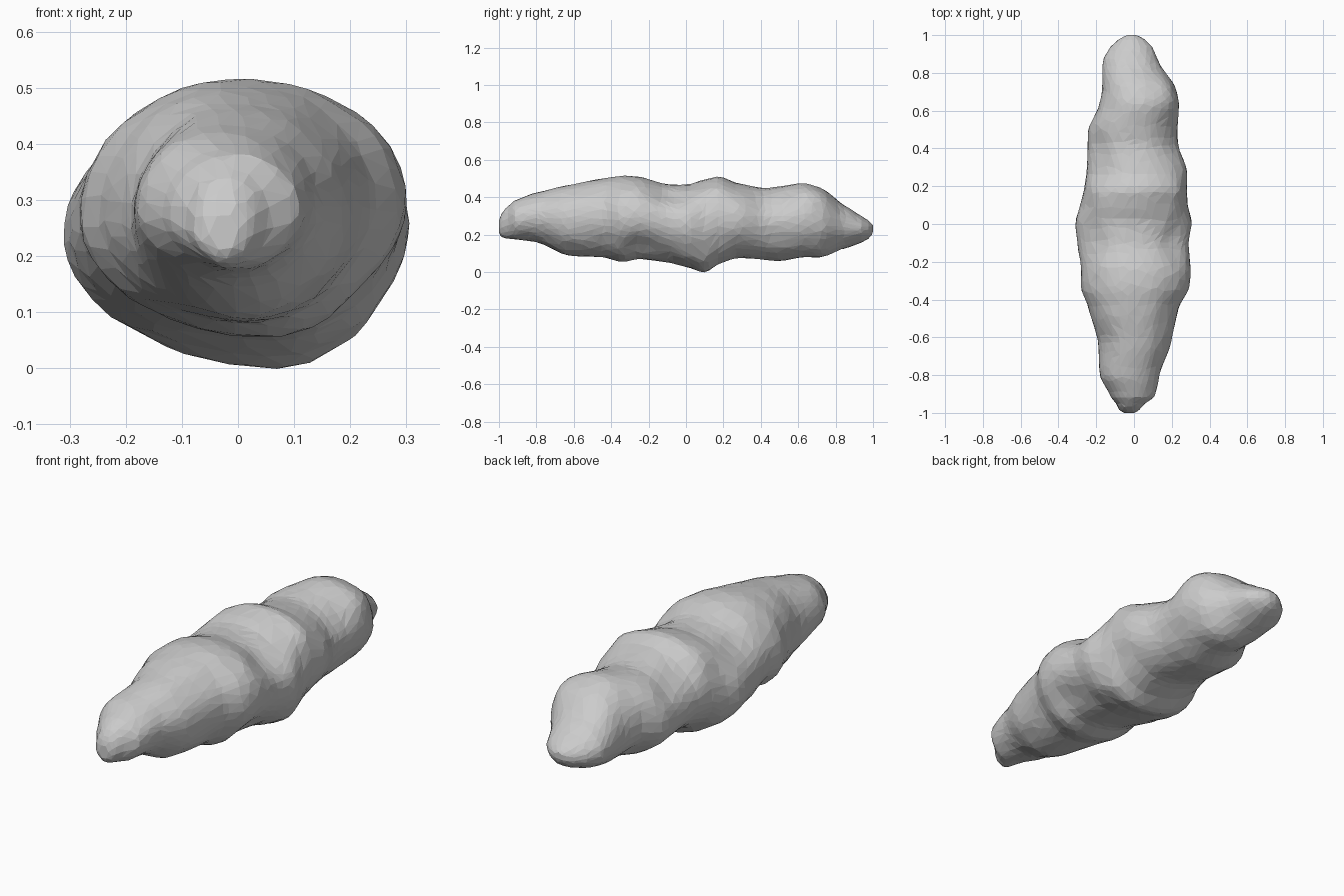
import bpy, bmesh, math
from mathutils import Vector, noise

if "Cube" in bpy.data.objects:
    bpy.data.objects.remove(bpy.data.objects["Cube"])

# Stations along the body: y, left x, right x, bottom z, top z
STATIONS = [
    (-1.00, -.05, .0, .21, .275), (-.988, -.075, .025, .19, .31),
    (-.96, -.09, .05, .18, .345),
    (-.91, -.125, .11, .175, .385), (-.80, -.18, .135, .16, .425),
    (-.63, -.19, .195, .09, .465), (-.45, -.24, .235, .08, .50),
    (-.34, -.28, .29, .055, .515), (-.25, -.28, .30, .07, .51),
    (-.10, -.30, .29, .052, .47), (.01, -.31, .305, .025, .47),
    (.10, -.285, .285, .0, .495), (.18, -.265, .28, .045, .51),
    (.28, -.25, .28, .075, .475), (.42, -.245, .235, .066, .45),
    (.50, -.242, .23, .06, .458), (.63, -.185, .238, .08, .475),
    (.72, -.168, .22, .08, .45), (.86, -.165, .13, .13, .35),
    (.93, -.13, .10, .155, .305), (.97, -.09, .065, .175, .28),
    (.99, -.06, .035, .195, .262), (1.00, -.035, .01, .215, .25),
]
# Scoops and bumps: centre x, y, z, radius, depth (positive cuts in)
DENTS = [
    (.25, -.24, .13, .13, .022), (.24, .47, .30, .11, .014),
    (.21, -.08, .41, .11, .018), (-.21, -.12, .42, .11, .012),
    (.22, .15, .42, .10, -.016), (-.19, .12, .43, .10, -.012),
    (-.17, .32, .40, .12, .014), (-.2, -.45, .15, .12, -.01),
    (-.22, -.05, .12, .14, -.012), (.17, .70, .40, .09, -.012),
]
SIDES = 48
RINGS = 110


def section(y):
    """Blend neighbouring stations with a soft cubic."""
    i = 0
    while i < len(STATIONS) - 2 and y > STATIONS[i + 1][0]:
        i += 1
    p = [STATIONS[min(max(k, 0), len(STATIONS) - 1)] for k in range(i - 1, i + 3)]
    h = p[2][0] - p[1][0]
    t = (y - p[1][0]) / h
    out = []
    for c in range(1, 5):
        m1 = .7 * h * (p[2][c] - p[0][c]) / (p[2][0] - p[0][0])
        m2 = .7 * h * (p[3][c] - p[1][c]) / (p[3][0] - p[1][0])
        out.append((2*t**3 - 3*t*t + 1) * p[1][c] + (t**3 - 2*t*t + t) * m1
                   + (3*t*t - 2*t**3) * p[2][c] + (t**3 - t*t) * m2)
    return out


def ring_point(y, a):
    """Four unequal superellipse quarters make each lopsided cross-section."""
    xl, xr, zb, zt = section(y)
    c, s = math.cos(a), math.sin(a)
    mid, width = (xl + xr) / 2, xr - xl
    x0 = mid + (.0 if s > 0 else .12 * width * math.exp(-((y - .05) / .5) ** 2))
    z0 = zb + (zt - zb) * (.49 + .03 * c)
    n = 2.15 if s > 0 else 2.0
    ex = (xr if c > 0 else xl) - x0
    ez = (zt if s > 0 else zb) - z0
    p = Vector((x0 + ex * abs(c) ** (2 / n), y, z0 + ez * abs(s) ** (2 / n)))
    # keep the measured outline, shape only the diagonals between
    diag = math.sin(2 * a) ** 2
    d = -.004 * min(1, width / .4)
    for x, yy, z, r, depth in DENTS:
        d -= depth * math.exp(-(p - Vector((x, yy, z))).length_squared / (r * r))
    lump = noise.noise(Vector((p.x * 9, y * 9, p.z * 9)))
    return p + Vector((c, 0, s)) * diag * (d + .006 * lump * min(1, width / .4))


# Lumpy elongated body
bm = bmesh.new()
rings = []
for j in range(RINGS + 1):
    y = -math.cos(math.pi * j / RINGS) * .6 + (2 * j / RINGS - 1) * .4
    rings.append([bm.verts.new(ring_point(y, 2 * math.pi * (k + .5 * (j % 2)) / SIDES))
                  for k in range(SIDES)])
for j, (a, b) in enumerate(zip(rings, rings[1:])):
    for k in range(SIDES):
        n = (k + 1) % SIDES
        if j % 2:
            bm.faces.new((a[k], a[n], b[n]))
            bm.faces.new((a[k], b[n], b[k]))
        else:
            bm.faces.new((a[k], a[n], b[k]))
            bm.faces.new((a[n], b[n], b[k]))
# End caps
bm.faces.new(rings[0])
bm.faces.new(rings[-1])
bmesh.ops.recalc_face_normals(bm, faces=bm.faces)
low = min(v.co.z for v in bm.verts)
for v in bm.verts:
    v.co.z -= low

mesh = bpy.data.meshes.new("lumpy_body")
bm.to_mesh(mesh)
bm.free()
body = bpy.data.objects.new("lumpy_body", mesh)
bpy.context.collection.objects.link(body)

# Coarser irregular flat facets
dec = body.modifiers.new("facets", 'DECIMATE')
dec.ratio = .22
bpy.context.view_layer.objects.active = body
body.select_set(True)
bpy.ops.object.modifier_apply(modifier="facets")
bpy.ops.object.shade_flat()
